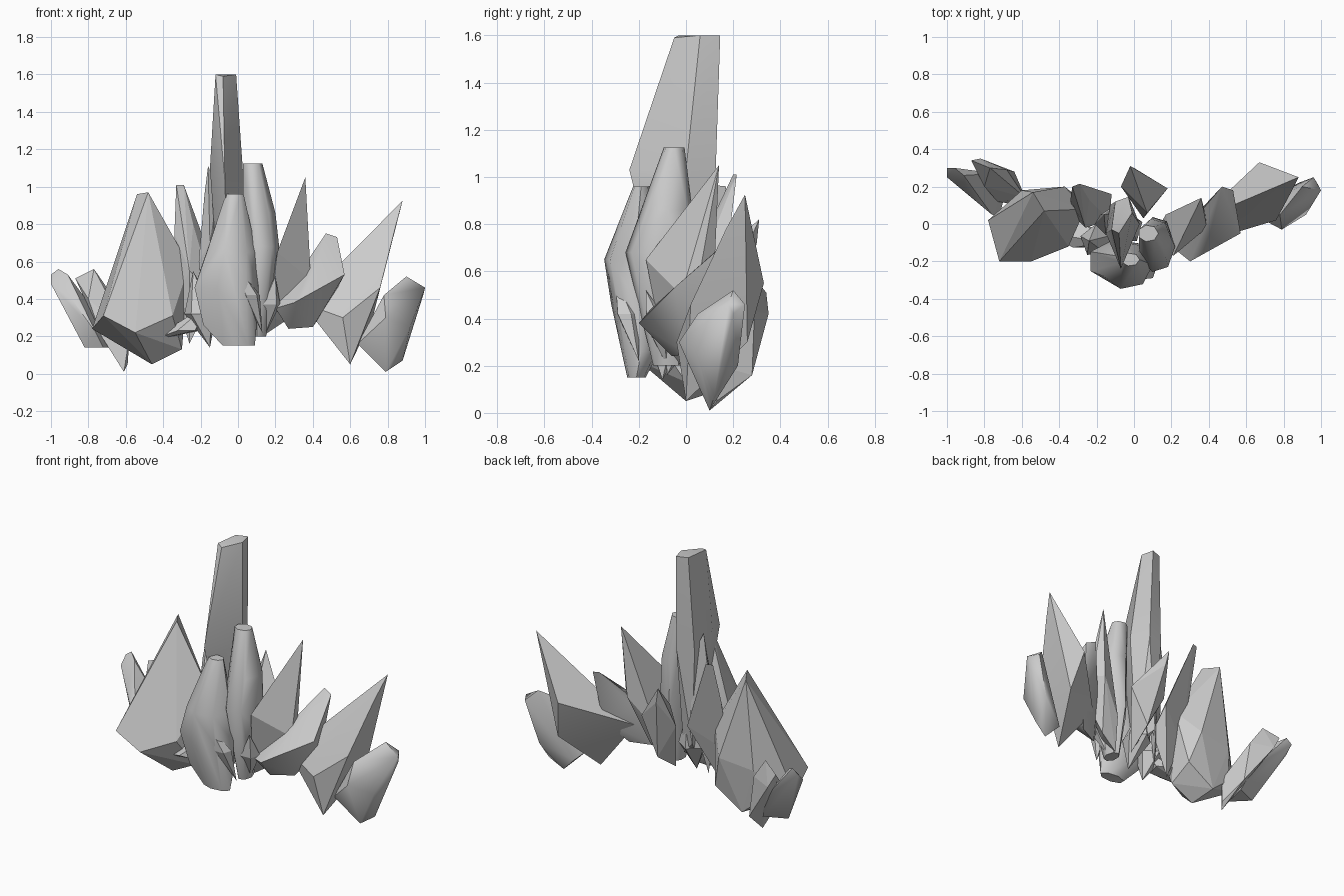
import bpy, bmesh, math


def crystal(name, stations, sides=6, smooth=0):
    """Faceted shard: convex skin over corner points (x,y,z) and rings (x,y,z,rx,ry,turn)."""
    bm = bmesh.new()
    for s in stations:
        if len(s) == 3:
            bm.verts.new(s)
            continue
        x, y, z, rx, ry, turn = s
        t = math.radians(turn)
        for i in range(sides):
            a = 2 * math.pi * i / sides
            u, v = rx * math.cos(a), ry * math.sin(a)
            bm.verts.new((x + u * math.cos(t) - v * math.sin(t),
                          y + u * math.sin(t) + v * math.cos(t), z))
    bmesh.ops.convex_hull(bm, input=bm.verts[:])
    junk = [v for v in bm.verts if not v.link_faces]
    bmesh.ops.delete(bm, geom=junk, context='VERTS')
    bmesh.ops.recalc_face_normals(bm, faces=bm.faces[:])
    me = bpy.data.meshes.new(name)
    bm.to_mesh(me)
    bm.free()
    ob = bpy.data.objects.new(name, me)
    bpy.context.collection.objects.link(ob)
    if smooth:
        bpy.ops.object.select_all(action='DESELECT')
        bpy.context.view_layer.objects.active = ob
        ob.select_set(True)
        bpy.ops.object.shade_smooth_by_angle(angle=math.radians(smooth))
    return ob


# Tall blade in the middle
crystal("tall_centre_crystal", [
    (-0.12, -0.03, 1.6), (-0.08, -0.05, 1.59), (-0.01, 0.06, 1.6), (-0.03, 0.145, 1.6), (-0.1, 0.12, 1.6),
    (-0.07, -0.24, 1.03), (-0.15, -0.05, 1.1), (0.03, 0.0, 1.03), (-0.02, 0.125, 1.0), (-0.13, 0.1, 1.0),
    (-0.06, -0.2, 0.9), (-0.1, 0.08, 0.4), (0.0, 0.02, 0.3), (-0.05, -0.05, 0.25)], smooth=30)

# Rounded crystals at the front of the middle
crystal("front_centre_crystal", [
    (-0.02, -0.19, 0.96, 0.05, 0.035, 0), (-0.04, -0.22, 0.65, 0.14, 0.13, 0),
    (-0.07, -0.2, 0.46, 0.18, 0.12, 0), (-0.05, -0.19, 0.26, 0.15, 0.08, 0),
    (0.0, -0.21, 0.15, 0.09, 0.04, 0)], sides=7, smooth=50)
crystal("upper_centre_crystal", [
    (0.075, -0.05, 1.125, 0.055, 0.045, 0), (0.11, -0.08, 0.86, 0.09, 0.11, 0),
    (0.12, -0.12, 0.68, 0.1, 0.14, 0), (0.12, -0.08, 0.5, 0.09, 0.12, 0),
    (0.11, -0.08, 0.2, 0.04, 0.06, 0)], sides=7, smooth=50)
crystal("thin_left_spike", [
    (-0.16, 0.05, 1.11), (-0.18, 0.05, 0.95), (-0.11, 0.06, 1.0), (-0.15, -0.06, 0.7),
    (-0.21, 0.0, 0.6), (-0.1, 0.1, 0.6), (-0.16, 0.0, 0.2)])

# Back of the middle
crystal("back_crystal", [
    (-0.02, 0.31, 0.82), (0.0, 0.3, 0.72), (-0.07, 0.2, 0.55), (0.18, 0.19, 0.55),
    (0.07, 0.06, 0.6), (0.06, 0.2, 0.32), (0.05, 0.03, 0.2)])
crystal("left_back_crystal", [
    (-0.33, 0.2, 1.01), (-0.29, 0.215, 1.01), (-0.34, 0.13, 0.75), (-0.24, 0.13, 0.8), (-0.12, 0.16, 0.55),
    (-0.26, -0.02, 0.55), (-0.13, 0.02, 0.42), (-0.33, 0.05, 0.4), (-0.26, 0.0, 0.16)])

# Left wing
crystal("left_wide_crystal", [
    (-0.54, 0.17, 0.96), (-0.48, 0.07, 0.97), (-0.6, 0.04, 0.6), (-0.26, 0.08, 0.58),
    (-0.72, -0.2, 0.31), (-0.55, -0.2, 0.22), (-0.35, -0.12, 0.31), (-0.78, 0.02, 0.24),
    (-0.6, 0.18, 0.4), (-0.37, 0.2, 0.43), (-0.31, 0.15, 0.22), (-0.62, 0.15, 0.2), (-0.5, 0.15, 0.1),
    (-0.46, 0.0, 0.05), (-0.3, 0.0, 0.13)])
crystal("left_outer_crystal", [
    (-1.0, 0.25, 0.48), (-1.0, 0.3, 0.53), (-0.96, 0.3, 0.56), (-0.91, 0.26, 0.53), (-0.89, 0.16, 0.4),
    (-0.76, 0.05, 0.22), (-0.82, 0.14, 0.14), (-0.72, 0.04, 0.14), (-0.68, 0.2, 0.14), (-0.74, 0.27, 0.3)],
    smooth=40)
crystal("left_inner_crystal", [
    (-0.77, 0.3, 0.56), (-0.87, 0.34, 0.51), (-0.82, 0.35, 0.42), (-0.68, 0.29, 0.43), (-0.8, 0.2, 0.4),
    (-0.64, 0.28, 0.16), (-0.73, 0.12, 0.2), (-0.58, 0.14, 0.2), (-0.61, 0.1, 0.01), (-0.59, 0.13, 0.05)])

# Right wing
crystal("right_spike", [
    (0.36, 0.14, 1.05), (0.38, 0.06, 0.6), (0.39, -0.02, 0.5), (0.21, -0.17, 0.65),
    (0.17, -0.1, 0.3), (0.17, 0.05, 0.4), (0.33, 0.12, 0.6), (0.13, -0.02, 0.2), (0.25, 0.0, 0.28)])
crystal("right_middle_crystal", [
    (0.47, 0.2, 0.75), (0.53, 0.18, 0.73), (0.57, -0.05, 0.53), (0.33, 0.05, 0.5), (0.2, -0.12, 0.35),
    (0.3, -0.2, 0.38), (0.38, -0.15, 0.44), (0.27, -0.06, 0.24), (0.4, 0.0, 0.25), (0.5, 0.12, 0.4)], smooth=50)
crystal("right_large_spike", [
    (0.88, 0.25, 0.925), (0.84, 0.17, 0.78), (0.67, 0.33, 0.55), (0.54, 0.08, 0.55), (0.34, 0.02, 0.38),
    (0.56, -0.04, 0.3), (0.76, 0.02, 0.46), (0.72, 0.26, 0.3), (0.6, 0.0, 0.05)], smooth=30)
crystal("right_outer_crystal", [
    (0.9, 0.2, 0.52), (1.0, 0.18, 0.46), (0.96, 0.25, 0.46), (0.99, 0.2, 0.42), (0.78, 0.05, 0.42),
    (0.79, -0.03, 0.3), (0.64, 0.05, 0.16), (0.88, 0.22, 0.2), (0.92, 0.05, 0.25),
    (0.79, 0.1, 0.01), (0.88, 0.12, 0.07), (0.7, 0.13, 0.1)], smooth=60)

# Small shards around the foot: name, tip, middle, base, middle radius
for name, tip, mid, base, r in (
        ("foot_shard_left", (-0.16, -0.1, 0.37), (-0.28, -0.06, 0.23), (-0.49, -0.04, 0.17), 0.08),
        ("foot_shard_mid_left", (-0.24, -0.09, 0.55), (-0.2, -0.09, 0.32), (-0.15, -0.1, 0.14), 0.09),
        ("foot_shard_front", (0.0, -0.3, 0.58), (0.07, -0.25, 0.42), (0.13, -0.2, 0.22), 0.05),
        ("foot_shard_core", (-0.05, 0.05, 0.6), (-0.04, -0.02, 0.35), (-0.02, -0.08, 0.16), 0.09),
        ("foot_shard_right", (0.2, -0.17, 0.52), (0.17, -0.12, 0.37), (0.14, -0.08, 0.2), 0.06)):
    crystal(name, [tip, (*mid, r, r, 20), base], sides=5)
